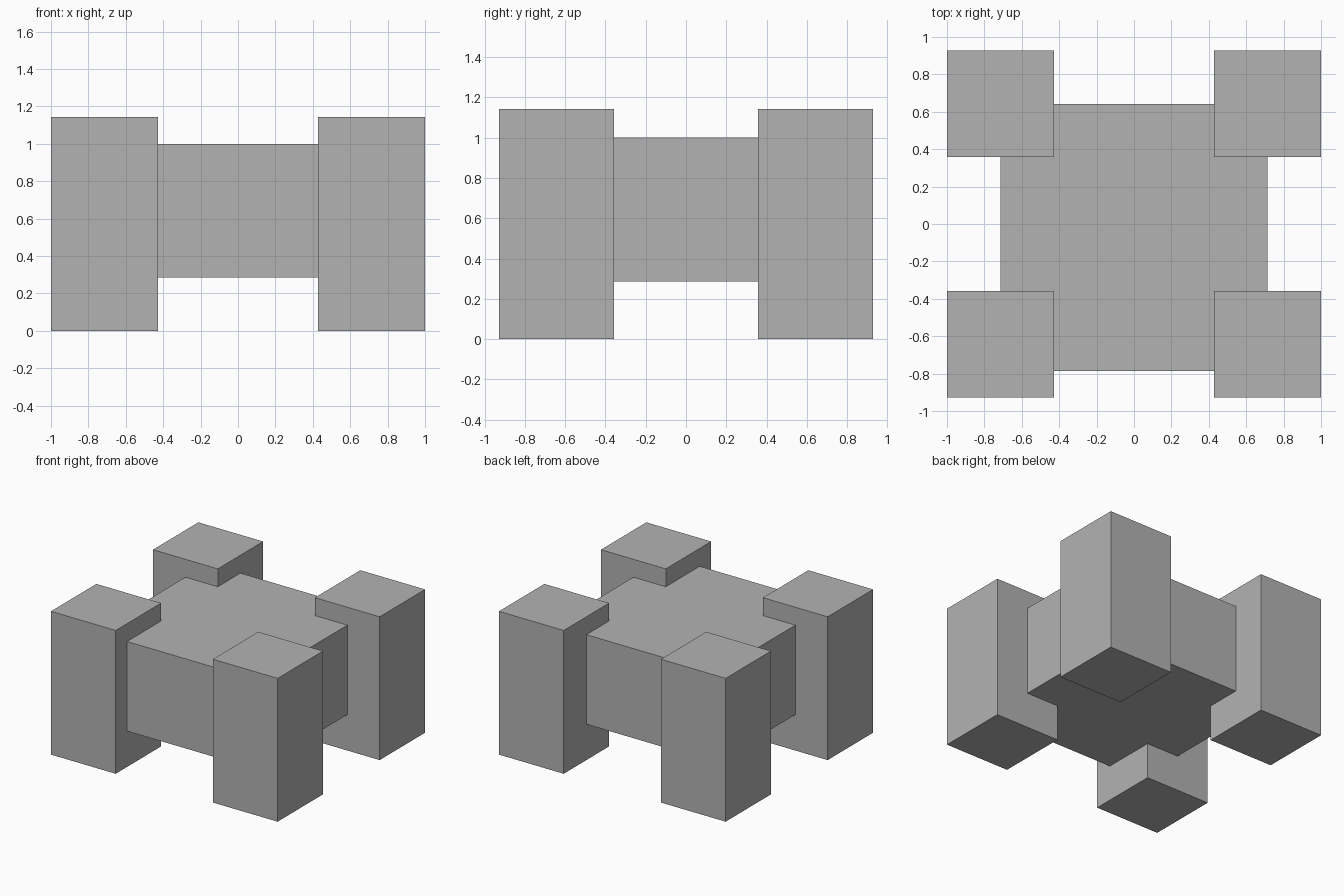
import bpy

# Remove the default cube
cube = bpy.data.objects.get("Cube")
if cube:
    bpy.data.objects.remove(cube, do_unlink=True)

U = 2 / 7  # the model sits on a grid of seven units across

# Single plain colour
COLOUR = (0.45, 0.45, 0.45, 1)
grey = bpy.data.materials.new("plain_grey")
grey.use_nodes = True
grey.diffuse_color = COLOUR
grey.node_tree.nodes["Principled BSDF"].inputs["Base Color"].default_value = COLOUR


def box(name, centre, size):
    """Add a flat-faced box, centre and size given in grid units."""
    bpy.ops.mesh.primitive_cube_add(size=1, location=[c * U for c in centre])
    obj = bpy.context.object
    obj.name = name
    obj.scale = [s * U for s in size]
    bpy.ops.object.transform_apply(location=False, rotation=False, scale=True)
    obj.data.materials.append(grey)
    return obj


# Body, set slightly towards the front
box("body", (0, -0.25, 2.25), (5, 5, 2.5))

# Four corner legs, rising a little above the body
for side, x in (("left", 1), ("right", -1)):
    for end, y in (("front", -1), ("back", 1)):
        box(f"{end}_{side}_leg", (x * 2.5, y * 2.25, 2), (2, 2, 4))
